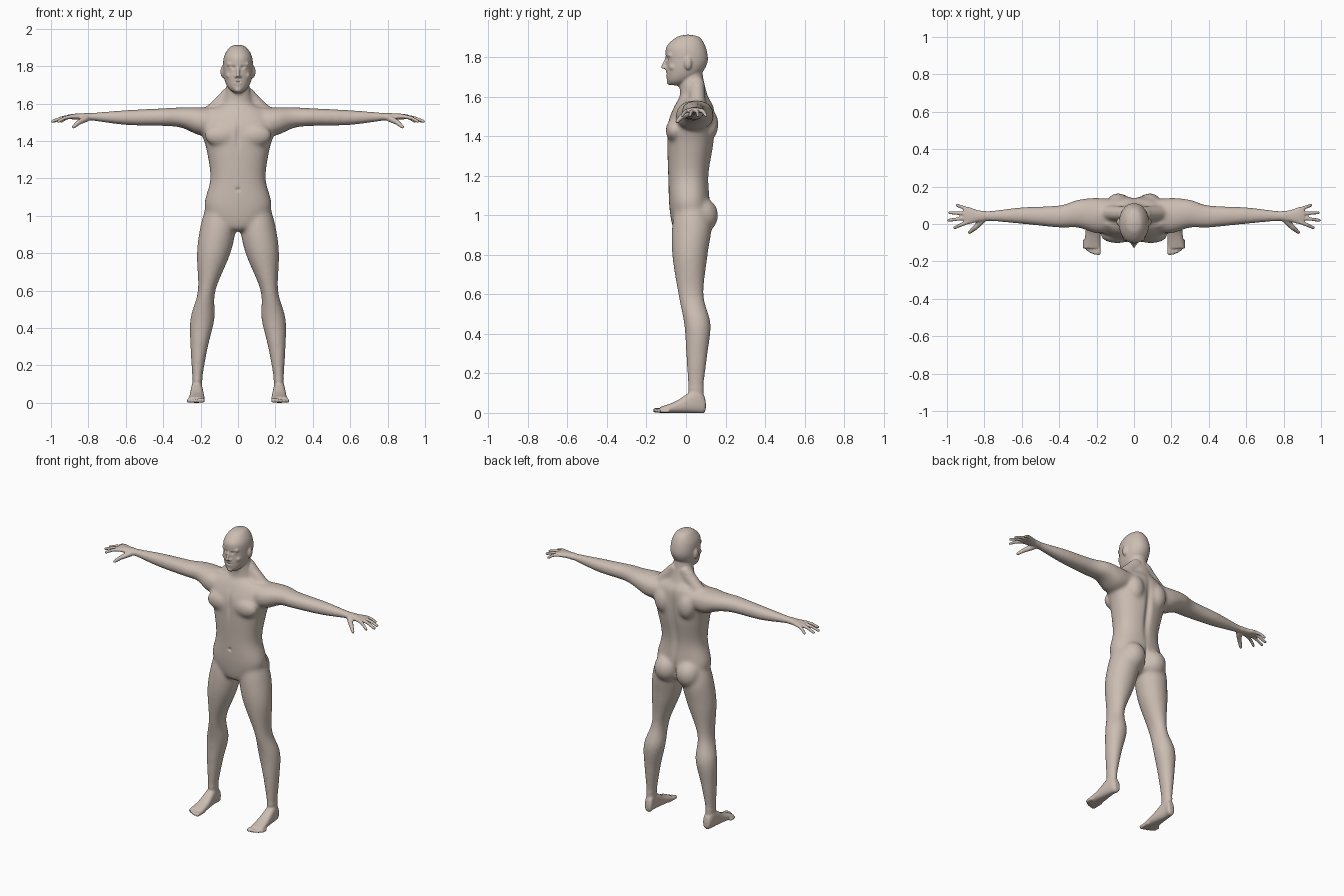
import bpy, bmesh, math
from mathutils import Matrix, Vector

cube = bpy.data.objects.get("Cube")
if cube:
    bpy.data.objects.remove(cube)

skin = bpy.data.materials.new("warm grey skin")
skin.use_nodes = True
colour = (.6, .51, .45, 1)
skin.diffuse_color = colour
skin.node_tree.nodes["Principled BSDF"].inputs["Base Color"].default_value = colour

bm = bmesh.new()


def spline(rows, steps=8):
    """Smoothly interpolate the cross-section rows."""
    padded = [rows[0], *rows, rows[-1]]
    result = []
    for before, start, end, after in zip(padded, padded[1:], padded[2:], padded[3:]):
        for step in range(steps):
            t = step / steps
            section = []
            for a, b, c, d in zip(before, start, end, after):
                leave, arrive = (c - a) / 2, (d - b) / 2
                square = 3 * (c - b) - 2 * leave - arrive
                cubic = 2 * (b - c) + leave + arrive
                section.append(b + t * (leave + t * (square + t * cubic)))
            result.append(section)
    return result + [rows[-1]]


def loft(axis, rows, power=2.2, sides=40):
    """Skin rounded sections; each row is position, low u, high u, low v, high v."""
    place = {"x": lambda t, u, v: (t, u, v),
             "y": lambda t, u, v: (u, t, v),
             "z": lambda t, u, v: (u, v, t)}[axis]

    def between(low, high, wave):
        swing = math.copysign(abs(wave) ** (2 / power), wave)
        return (low + high) / 2 + (high - low) / 2 * swing

    rings = []
    for position, u_low, u_high, v_low, v_high in spline(rows):
        ring = []
        for side in range(sides):
            angle = math.tau * side / sides
            u = between(u_low, u_high, math.cos(angle))
            v = between(v_low, v_high, math.sin(angle))
            ring.append(bm.verts.new(place(position, u, v)))
        rings.append(ring)
    faces = [bm.faces.new(rings[0]), bm.faces.new(rings[-1])]
    for low, high in zip(rings, rings[1:]):
        for side in range(sides):
            previous = side - 1
            faces.append(bm.faces.new((low[previous], high[previous], high[side], low[side])))
    bmesh.ops.recalc_face_normals(bm, faces=faces)


def centred_loft(rows, power):
    """Upright loft that is symmetrical about the middle."""
    loft("z", [(z, -width, width, front, back) for z, width, front, back in rows], power)


def blob(centre, radii):
    matrix = Matrix.Translation(centre) @ Matrix.Diagonal((*radii, 1))
    bmesh.ops.create_icosphere(bm, subdivisions=4, radius=1, matrix=matrix)


def capsule(start, finish, start_radius, finish_radius):
    start, finish = Vector(start), Vector(finish)
    turn = (finish - start).to_track_quat("Z", "Y")
    for v in bmesh.ops.create_icosphere(bm, subdivisions=3, radius=1)["verts"]:
        if v.co.z > 0:
            v.co = finish + turn @ v.co * finish_radius
        else:
            v.co = start + turn @ v.co * start_radius


# Leg from hip to ankle
loft("z", [(1.05, .03, .17, -.05, .1), (.95, .01, .2, -.07, .13), (.8, .04, .22, -.07, .11),
           (.6, .12, .215, -.04, .09), (.45, .125, .255, -.01, .125), (.3, .16, .255, 0, .11),
           (.13, .19, .245, .01, .09), (.05, .19, .245, .02, .09)], 2)

# Foot
loft("y", [(.1, .2, .23, .02, .05), (.09, .19, .24, 0, .09), (.05, .19, .25, 0, .12),
           (-.05, .18, .26, 0, .06), (-.13, .18, .27, 0, .03)], 2.5)

# Toes, shorter and thinner towards the outside
for toe in range(5):
    radius = .013 - .001 * toe
    x = .19 + .019 * toe
    tip = -.155 + .002 * toe ** 2
    capsule((x, -.09, radius), (x, tip, radius), radius, radius)

# Arm and palm, with heights measured from the arm line
arm_height = 1.53
arm = [(.1, -.04, .13, -.08, .04), (.2, -.05, .14, -.1, .05), (.3, -.02, .13, -.06, .05),
       (.4, -.02, .1, -.05, .045), (.6, 0, .09, -.045, .035), (.8, .015, .07, -.02, .02),
       (.88, 0, .09, -.015, .015), (.91, .01, .09, -.01, .01)]
loft("x", [(x, front, back, arm_height + low, arm_height + high)
           for x, front, back, low, high in arm])

# Fingers, spread like a fan and bent slightly down
for finger, reach in enumerate((.96, .992, .985, .945)):
    knuckle = Vector((.89, .01 + .023 * finger, arm_height))
    tip = Vector((reach, .04 * finger - .02, arm_height - .025))
    joint = knuckle.lerp(tip, .5) + Vector((0, 0, .006))
    capsule(knuckle, joint, .012, .01)
    capsule(joint, tip, .01, .009)

# Thumb
thumb_joint = (.85, -.02, 1.5)
capsule((.81, .02, 1.52), thumb_joint, .018, .014)
capsule(thumb_joint, (.88, -.045, 1.475), .014, .01)

# Buttock, chest muscle and shoulder blade
blob((.08, .08, 1), (.08, .083, .09))
blob((.09, -.06, 1.43), (.09, .043, .06))
blob((.085, .11, 1.46), (.06, .055, .085))

# Collarbone and the muscle from neck to shoulder
capsule((.02, -.045, 1.55), (.15, 0, 1.57), .012, .01)
capsule((.035, .055, 1.66), (.16, .06, 1.54), .04, .04)

# Ear, eyeball, brow, cheek and nostril
blob((.08, .01, 1.77), (.014, .02, .033))
blob((.032, -.08, 1.79), (.015, .015, .012))
capsule((.01, -.094, 1.81), (.05, -.08, 1.81), .01, .01)
blob((.045, -.065, 1.75), (.02, .02, .02))
blob((.01, -.1, 1.745), (.01, .012, .008))

# Mirror the paired parts
paired = bm.verts[:] + bm.edges[:] + bm.faces[:]
copy = bmesh.ops.duplicate(bm, geom=paired)["geom"]
for element in copy:
    if isinstance(element, bmesh.types.BMVert):
        element.co.x *= -1
bmesh.ops.reverse_faces(bm, faces=[f for f in copy if isinstance(f, bmesh.types.BMFace)])

# Torso
centred_loft([(1.6, .08, -.03, .11), (1.55, .17, -.06, .14), (1.47, .2, -.09, .145),
              (1.36, .17, -.095, .14), (1.2, .148, -.09, .115), (1.05, .18, -.085, .12),
              (.95, .12, -.07, .1), (.92, .03, -.05, .05)], 2.3)

# Neck
centred_loft([(1.78, .05, -.01, .08), (1.68, .063, -.03, .09), (1.55, .1, -.03, .13)], 2)

# Skull and jaw
centred_loft([(1.914, .01, 0, .02), (1.9, .045, -.05, .07), (1.85, .075, -.1, .1),
              (1.78, .08, -.1, .11), (1.72, .07, -.1, .08), (1.68, .05, -.095, .03),
              (1.657, .02, -.08, -.02)], 2.1)

# Nose, lips and chin
capsule((0, -.095, 1.8), (0, -.117, 1.75), .008, .01)
for lip_height in (1.71, 1.722):
    capsule((-.015, -.093, lip_height), (.015, -.093, lip_height), .008, .008)
blob((0, -.085, 1.675), (.02, .014, .015))

mesh = bpy.data.meshes.new("body")
bm.to_mesh(mesh)
bm.free()
mesh.materials.append(skin)
body = bpy.data.objects.new("body", mesh)
bpy.context.collection.objects.link(body)
bpy.context.view_layer.objects.active = body
body.select_set(True)

# Fuse the parts into one skin
fuse = body.modifiers.new("fuse", "REMESH")
fuse.mode = "VOXEL"
fuse.voxel_size = .005
bpy.ops.object.modifier_apply(modifier=fuse.name)

# Relax the large forms strongly, the face, hands and feet lightly
bm = bmesh.new()
bm.from_mesh(mesh)
large = [v for v in bm.verts if .13 < v.co.z < 1.66 and abs(v.co.x) < .8]
for verts, passes in ((large, 40), (bm.verts[:], 3)):
    for _ in range(passes):
        bmesh.ops.smooth_vert(bm, verts=verts, factor=.5,
                              use_axis_x=True, use_axis_y=True, use_axis_z=True)

# Hollows pressed into the skin: centre, spread and push along y
eye_socket = ((.025, -.1, 1.793), (.012, .04, .008), .006)
mouth = ((0, -.1, 1.716), (.02, .03, .004), .005)
navel = ((0, -.09, 1.14), (.01, .03, .01), .008)
breastbone = ((0, -.1, 1.43), (.012, .04, .07), .008)
spine = ((0, .14, 1.33), (.02, .08, .17), -.016)
seat_cleft = ((0, .14, 1), (.01, .08, .06), -.015)
for v in bm.verts:
    here = Vector((abs(v.co.x), v.co.y, v.co.z))
    for centre, spread, push in (eye_socket, mouth, navel, breastbone, spine, seat_cleft):
        distance = sum(((h - c) / s) ** 2 for h, c, s in zip(here, centre, spread))
        v.co.y += push * math.exp(-distance)
bm.to_mesh(mesh)
bm.free()
bpy.ops.object.shade_smooth()
